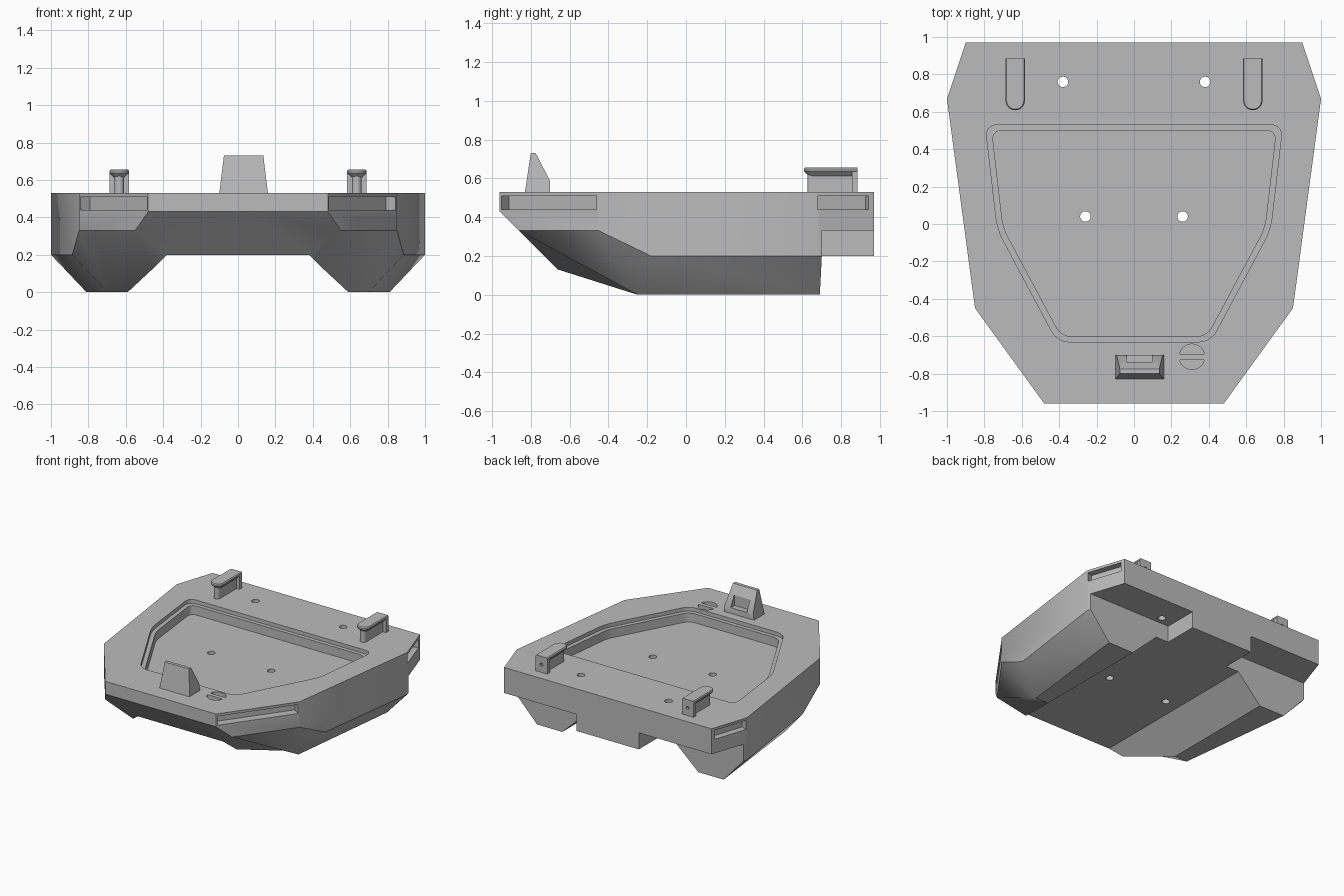
import bpy, bmesh, math
from mathutils import Vector

cube = bpy.data.objects.get("Cube")
if cube:
    bpy.data.objects.remove(cube, do_unlink=True)

grey = bpy.data.materials.new("grey_plastic")
grey.use_nodes = True
grey.diffuse_color = (0.5, 0.5, 0.5, 1)
grey.node_tree.nodes["Principled BSDF"].inputs["Base Color"].default_value = (0.5, 0.5, 0.5, 1)


def finish(name, bm):
    bmesh.ops.recalc_face_normals(bm, faces=bm.faces)
    mesh = bpy.data.meshes.new(name)
    bm.to_mesh(mesh)
    bm.free()
    mesh.materials.append(grey)
    obj = bpy.data.objects.new(name, mesh)
    bpy.context.collection.objects.link(obj)
    return obj


def prism(name, base, shift, corner=0):
    """Extrude a closed outline along shift, optionally rounding its long edges."""
    bm = bmesh.new()
    face = bm.faces.new([bm.verts.new(p) for p in base])
    out = bmesh.ops.extrude_face_region(bm, geom=[face], use_keep_orig=True)
    top = [g for g in out["geom"] if isinstance(g, bmesh.types.BMVert)]
    bmesh.ops.translate(bm, verts=top, vec=shift)
    if corner:
        ends = set(top)
        long_edges = [e for e in bm.edges if (e.verts[0] in ends) != (e.verts[1] in ends)]
        bmesh.ops.bevel(bm, geom=long_edges, offset=corner, segments=5, profile=0.5, affect='EDGES')
    return finish(name, bm)


def box(name, lo, hi):
    base = [(lo[0], lo[1], lo[2]), (hi[0], lo[1], lo[2]), (hi[0], hi[1], lo[2]), (lo[0], hi[1], lo[2])]
    return prism(name, base, (0, 0, hi[2] - lo[2]))


def disc(name, x, y, r, z0, z1):
    ring = [(x + r * math.cos(i * math.tau / 32), y + r * math.sin(i * math.tau / 32), z0) for i in range(32)]
    return prism(name, ring, (0, 0, z1 - z0))


def cut(target, cutter):
    mod = target.modifiers.new("cut", 'BOOLEAN')
    mod.operation, mod.solver, mod.object = 'DIFFERENCE', 'EXACT', cutter
    cutter.hide_render = True
    bpy.context.view_layer.objects.active = target
    bpy.ops.object.modifier_apply(modifier=mod.name)
    bpy.data.objects.remove(cutter, do_unlink=True)


# Hull: half of the twin-keel shell, mirrored across x
DECK = 0.53
P = {
    "t0": (0, -.96, DECK), "t1": (.48, -.96, DECK), "t2": (.85, -.45, DECK),
    "t3": (1, .67, DECK), "t4": (.9, .97, DECK), "t5": (0, .97, DECK),
    "bow0": (0, -.96, .43), "bow": (.48, -.96, .43), "cheek": (.55, -.86, .33),
    "tun0": (0, -.73, .2), "tun": (.38, -.73, .2), "toe": (.45, -.66, .13),
    "ch1": (.85, -.45, .33), "ch2": (.886, -.18, .2), "ch3": (1, .67, .2),
    "heel": (.99, .7, .2), "k1": (.59, -.25, 0), "k2": (.7, -.25, 0),
    "k3": (.81, .69, 0), "k4": (.59, .69, 0), "tun_end": (.38, .7, .2),
    "n1": (.99, .7, .33), "n2": (.9, .97, .33), "n3": (.27, .97, .33), "n4": (.27, .7, .33),
    "s1": (.27, .97, .2), "s2": (.27, .7, .2), "s0": (0, .97, .2),
}
FACES = [
    "t0 t1 t2 t3 t4 t5", "t0 bow0 bow t1", "t1 bow cheek ch1 t2",
    "t2 ch1 ch2 ch3 t3", "t3 ch3 heel n1 n2 t4", "t4 n2 n3 s1 s0 t5",
    "n1 n2 n3 n4", "n4 n3 s1 s2", "heel n1 n4 s2 tun_end k4 k3",
    "tun0 tun tun_end s2 s1 s0", "bow0 bow cheek toe tun tun0",
    "tun toe k1 k4 tun_end", "k1 k2 k3 k4", "ch2 ch3 k3 k2",
    "ch3 heel k3", "ch1 ch2 k2", "cheek ch1 k2", "cheek k2 k1 toe",
]
bm = bmesh.new()
for side in (1, -1):
    v = {k: bm.verts.new((side * p[0], p[1], p[2])) for k, p in P.items()}
    for corners in FACES:
        bm.faces.new([v[k] for k in corners.split()])
bmesh.ops.remove_doubles(bm, verts=bm.verts, dist=1e-4)
hull = finish("hull", bm)


# Deck tray with a shallow ledge around a deeper floor
def tray(half, depth, corner):
    ring = half + [(-x, y) for x, y in reversed(half)]
    cut(hull, prism("tray_cutter", [(x, y, DECK - depth) for x, y in ring], (0, 0, 0.3), corner))


tray([(.41, -.63), (.73, -.03), (.795, .53)], .03, .06)
tray([(.39, -.60), (.70, -.02), (.76, .50)], .10, .05)

# Drain holes through the deck and tray floor
for x, y in ((.38, .76), (.26, .04)):
    for s in (1, -1):
        cut(hull, disc("hole_cutter", s * x, y, .028, -.1, .7))


# Long pockets in the angled side panels
def side_slot(a, b, t0, t1, depth, s):
    a, b = Vector((*a, .44)), Vector((*b, .44))
    along = b - a
    out = Vector((along.y, -along.x, 0)).normalized()
    p, q = a + along * t0, a + along * t1
    ring = [p - out * depth, q - out * depth, q + out * .05, p + out * .05]
    cut(hull, prism("slot_cutter", [(s * c.x, c.y, c.z) for c in ring], (0, 0, .07)))


for s in (1, -1):
    side_slot((.48, -.96), (.85, -.45), .02, .98, .065, s)
    side_slot((1, .67), (.9, .97), .03, .9, .05, s)

# Round filler recess with a grip bar
cut(hull, disc("filler_cutter", .31, -.71, .068, DECK - .05, .7))
box("filler_bar", (.243, -.726, DECK - .05), (.377, -.694, DECK))

# Bow block: tapered wedge with a pocket in its sloping back
profile = [(-.83, DECK), (-.80, .73), (-.775, .73), (-.70, .585), (-.70, DECK)]
block = prism("bow_block", [(-.10, y, z) for y, z in profile], (.26, 0, 0))
for vert in block.data.vertices:
    taper = (vert.co.z - DECK) / .2 * .19
    vert.co.x = .03 + (vert.co.x - .03) * (1 - taper)
cut(block, box("pocket_cutter", (-.04, -.745, .575), (.10, -.6, .66)))


# Stern posts: narrow stem, back plate and a round-nosed cap with chamfered underside
def cap_ring(bm, x, r, z):
    pts = [(x + r, .885)] + [(x + r * math.cos(a), .66 - r * math.sin(a))
                            for a in (i * math.pi / 12 for i in range(13))] + [(x - r, .885)]
    return [bm.verts.new((px, py, z)) for px, py in pts]


for label, s in (("left", 1), ("right", -1)):
    x = s * .635
    box(label + "_post_stem", (x - .025, .65, DECK), (x + .025, .86, .63))
    disc(label + "_post_nose", x, .65, .025, DECK, .63)
    plate = box(label + "_post_plate", (x - .051, .855, DECK), (x + .051, .885, .64))
    ring = [(x + .012 * math.cos(i * math.tau / 12), .868, .59 + .012 * math.sin(i * math.tau / 12))
            for i in range(12)]
    cut(plate, prism("pin_cutter", ring, (0, .05, 0)))
    bm = bmesh.new()
    rings = [cap_ring(bm, x, r, z) for r, z in ((.027, .612), (.052, .637), (.052, .648), (.046, .655))]
    for lower, upper in zip(rings, rings[1:]):
        for i in range(len(lower)):
            j = (i + 1) % len(lower)
            bm.faces.new([lower[i], lower[j], upper[j], upper[i]])
    bm.faces.new(rings[0])
    bm.faces.new(rings[-1])
    finish(label + "_post_cap", bm)

# Keep hard edges while smoothing the rounded parts
bpy.ops.object.select_all(action='DESELECT')
for obj in bpy.context.scene.objects:
    if obj.type == 'MESH':
        obj.select_set(True)
        bpy.context.view_layer.objects.active = obj
bpy.ops.object.shade_smooth_by_angle(angle=math.radians(30))
